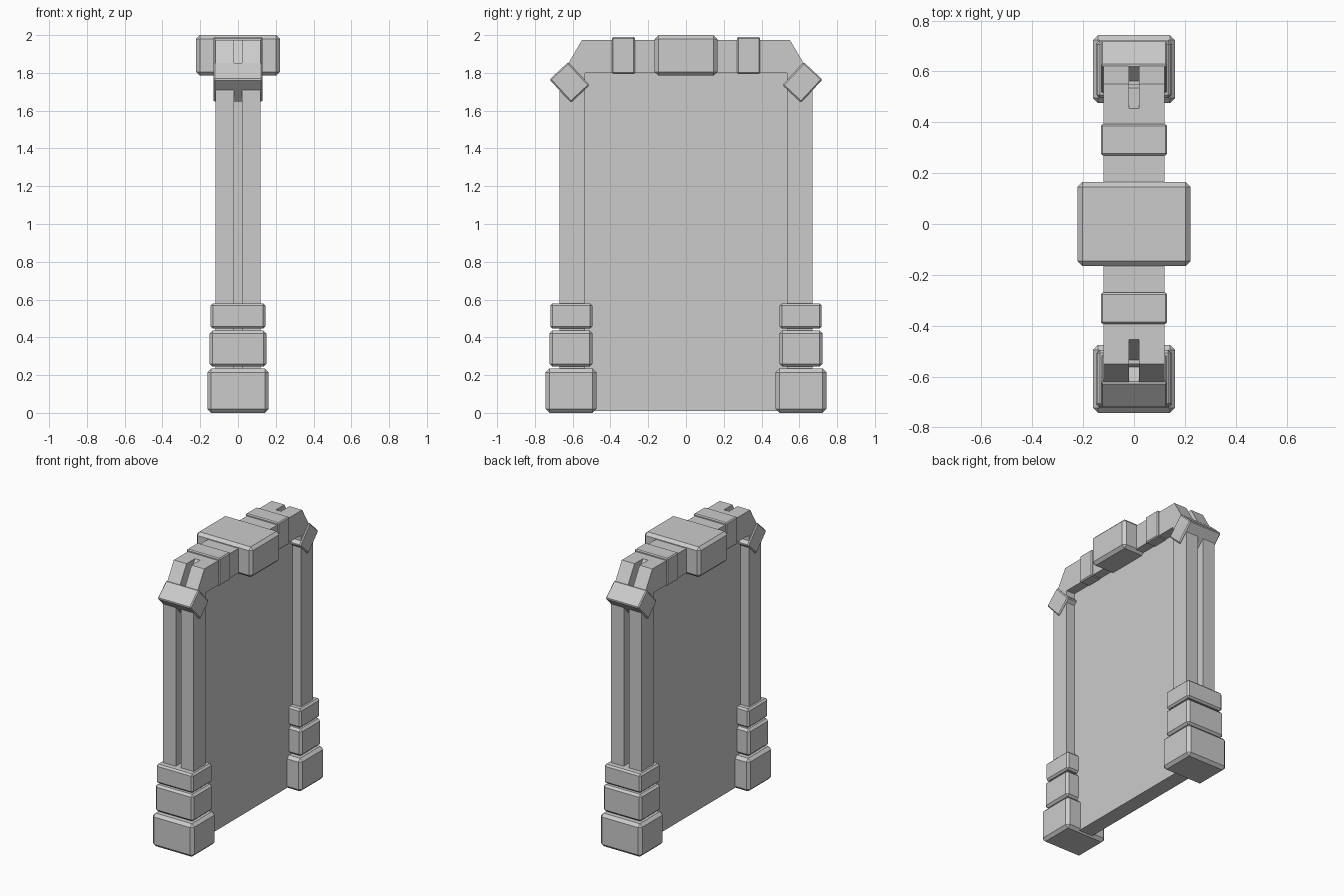
import bpy, bmesh
from math import radians
from mathutils import Matrix

if "Cube" in bpy.data.objects:
    bpy.data.objects.remove(bpy.data.objects["Cube"])


def finish(bm, name):
    bmesh.ops.recalc_face_normals(bm, faces=bm.faces)
    mesh = bpy.data.meshes.new(name)
    bm.to_mesh(mesh)
    bm.free()
    ob = bpy.data.objects.new(name, mesh)
    bpy.context.collection.objects.link(ob)
    return ob


def block(name, x, y0, y1, z0, z1, bevel=0.0, tilt=0.0):
    """Box spanning -x..x, y0..y1, z0..z1, chamfered, tilted about its centre."""
    bm = bmesh.new()
    bmesh.ops.create_cube(bm, size=1)
    bmesh.ops.scale(bm, vec=(2 * x, y1 - y0, z1 - z0), verts=bm.verts)
    if bevel:
        bmesh.ops.bevel(bm, geom=bm.edges[:], offset=bevel, segments=1,
                        affect='EDGES', profile=0.5)
    bmesh.ops.transform(bm, verts=bm.verts, matrix=Matrix.Translation(
        (0, (y0 + y1) / 2, (z0 + z1) / 2)) @ Matrix.Rotation(radians(tilt), 4, 'X'))
    return finish(bm, name)


def arch(name, half, x0, x1):
    """Extrude an arch along x; half lists (y, z) from outer foot to inner foot."""
    outer, inner = half[:3], half[3:]
    mirror = lambda pts: [(-y, z) for y, z in reversed(pts)]
    pts = outer + mirror(outer) + mirror(inner) + inner
    bm = bmesh.new()
    face = bm.faces.new([bm.verts.new((x0, y, z)) for y, z in pts])
    ext = bmesh.ops.extrude_face_region(bm, geom=[face])
    verts = [g for g in ext['geom'] if isinstance(g, bmesh.types.BMVert)]
    bmesh.ops.translate(bm, verts=verts, vec=(x1 - x0, 0, 0))
    return finish(bm, name)


# Arch frame: two rails with a recessed web forming the outer groove
rail = [(0.67, 0.02), (0.67, 1.77), (0.55, 1.975), (0.535, 1.80), (0.535, 0.02)]
web = [(0.575, 0.02), (0.575, 1.77), (0.455, 1.975), (0.535, 1.80), (0.535, 0.02)]
arch("frame_rail_right", rail, 0.02, 0.12)
arch("frame_rail_left", rail, -0.12, -0.02)
arch("frame_web", web, -0.02, 0.02)

# Panel filling the arch
block("door_panel", 0.055, -0.55, 0.55, 0.01, 1.84)

# Central keystone
block("keystone", 0.222, -0.166, 0.166, 1.785, 2.0, 0.02)

for s, side in ((1, "back"), (-1, "front")):
    def span(a, b):
        return sorted((s * a, s * b))

    # Stacked feet
    block(side + "_foot_base", 0.162, *span(0.475, 0.743), 0.0, 0.235, 0.02)
    block(side + "_foot_middle", 0.15, *span(0.495, 0.723), 0.245, 0.436, 0.015)
    block(side + "_foot_upper", 0.145, *span(0.495, 0.718), 0.446, 0.58, 0.012)
    # Lintel strap and tilted corner strap
    block(side + "_lintel_strap", 0.13, *span(0.27, 0.393), 1.795, 1.99, 0.007)
    block(side + "_corner_strap", 0.13, *span(0.549, 0.684), 1.667, 1.833, 0.007, -43 * s)
